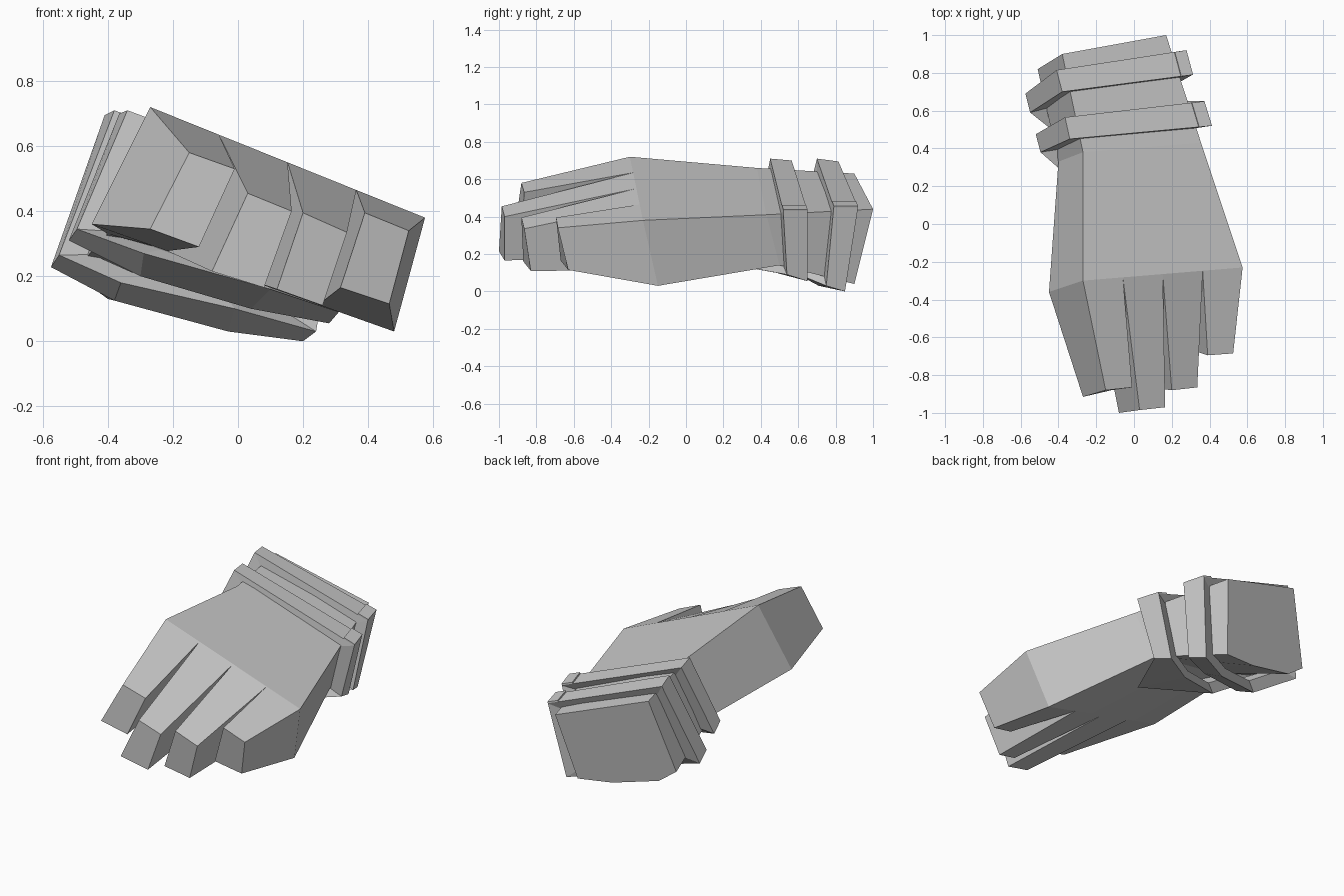
import bpy
import bmesh
from mathutils import Vector

# Remove the default cube only
default_cube = bpy.data.objects.get("Cube")
if default_cube:
    bpy.data.objects.remove(default_cube, do_unlink=True)

# Single flat colour
grey = bpy.data.materials.new("plain_grey")
grey.use_nodes = True
colour = (0.6, 0.6, 0.6, 1.0)
grey.diffuse_color = colour
grey.node_tree.nodes["Principled BSDF"].inputs["Base Color"].default_value = colour


def points(*coords):
    return [Vector(c) for c in coords]


def loft(name, sections, cap_start=False, cap_end=False, closed=False):
    """Flat-faced skin through matching cross-sections."""
    bm = bmesh.new()
    rings = [[bm.verts.new(p) for p in section] for section in sections]
    if cap_start:
        bm.faces.new(rings[0])
    if cap_end:
        bm.faces.new(rings[-1])
    following = rings[1:] + rings[:1] if closed else rings[1:]
    for ring, after in zip(rings, following):
        for i in range(len(ring)):
            j = (i + 1) % len(ring)
            bm.faces.new((ring[i], ring[j], after[j], after[i]))
    bmesh.ops.recalc_face_normals(bm, faces=bm.faces[:])
    mesh = bpy.data.meshes.new(name)
    bm.to_mesh(mesh)
    bm.free()
    mesh.materials.append(grey)
    obj = bpy.data.objects.new(name, mesh)
    bpy.context.collection.objects.link(obj)


def split_underside(quad):
    """Add two points along the lower side of a four-cornered section."""
    top_outer, top_inner, low_inner, low_outer = quad
    return [top_outer, top_inner, low_inner, low_inner.lerp(low_outer, .4),
            low_inner.lerp(low_outer, .8), low_outer]


# Palm and forearm in one skin, open where the fingers join
knuckles = points((-.27, -.3, .72), (.575, -.23, .38), (.48, -.15, .03), (-.45, -.36, .36))
wrist = points((-.27, .38, .66), (.355, .43, .41), (.26, .5, .14), (-.4, .33, .33))
cuff = points((-.38, .9, .63), (.17, 1, .44), (.09, .9, .04),
              (-.12, .87, .06), (-.4, .83, .13), (-.51, .82, .21))
loft("palm_and_forearm", [split_underside(knuckles), split_underside(wrist), cuff], cap_end=True)

# Fingers: equal shares of the knuckle section, each tapering to its own tip
finger_tips = {
    "outer_finger": points((-.15, -.88, .58), (-.01, -.865, .53), (-.12, -.88, .29), (-.27, -.915, .345)),
    "long_finger": points((.03, -.985, .455), (.165, -.97, .4), (.08, -.97, .165), (-.08, -1, .215)),
    "middle_finger": points((.2, -.88, .395), (.335, -.865, .335), (.26, -.83, .11), (.12, -.87, .16)),
    "short_finger": points((.39, -.695, .395), (.525, -.685, .34), (.465, -.63, .115), (.315, -.67, .165)),
}
for index, (name, tip) in enumerate(finger_tips.items()):
    near = index / len(finger_tips)
    far = (index + 1) / len(finger_tips)
    root = [knuckles[0].lerp(knuckles[1], near), knuckles[0].lerp(knuckles[1], far),
            knuckles[3].lerp(knuckles[2], far), knuckles[3].lerp(knuckles[2], near)]
    loft(name, [root, tip], cap_end=True)

# Wrist straps: front and rear outlines, swept forward under the wrist
straps = {
    "front_strap": (
        points((-.34, .45, .71), (.41, .52, .43), (.31, .54, .09),
               (.1, .15, .16), (-.29, .2, .27), (-.495, .38, .345)),
        points((-.365, .565, .7), (.37, .65, .43), (.28, .65, .055),
               (.04, .48, .1), (-.3, .31, .2), (-.52, .475, .31))),
    "rear_strap": (
        points((-.38, .7, .71), (.31, .79, .45), (.24, .75, .03),
               (-.01, .58, .1), (-.36, .44, .18), (-.55, .59, .265)),
        points((-.41, .815, .695), (.275, .92, .45), (.2, .85, 0),
               (-.03, .71, .03), (-.38, .56, .125), (-.575, .69, .228))),
}
lift = Vector((.003, 0, .008))


def inset(outline, centre):
    """Inner edge of a strap, sunk into the wrist."""
    return [p.lerp(centre, .25) for p in outline]


def strap_end(outline):
    """Thin section over the inner end of a strap's top side."""
    edge = [outline[0].lerp(outline[1], .91), outline[1]]
    return edge + [p + lift for p in reversed(edge)]


for name, (front, rear) in straps.items():
    centre = sum(front + rear, Vector()) / len(front + rear)
    loft(name, [front, rear, inset(rear, centre), inset(front, centre)], closed=True)
    loft(name + "_end_plate", [strap_end(front), strap_end(rear)], cap_start=True, cap_end=True)
